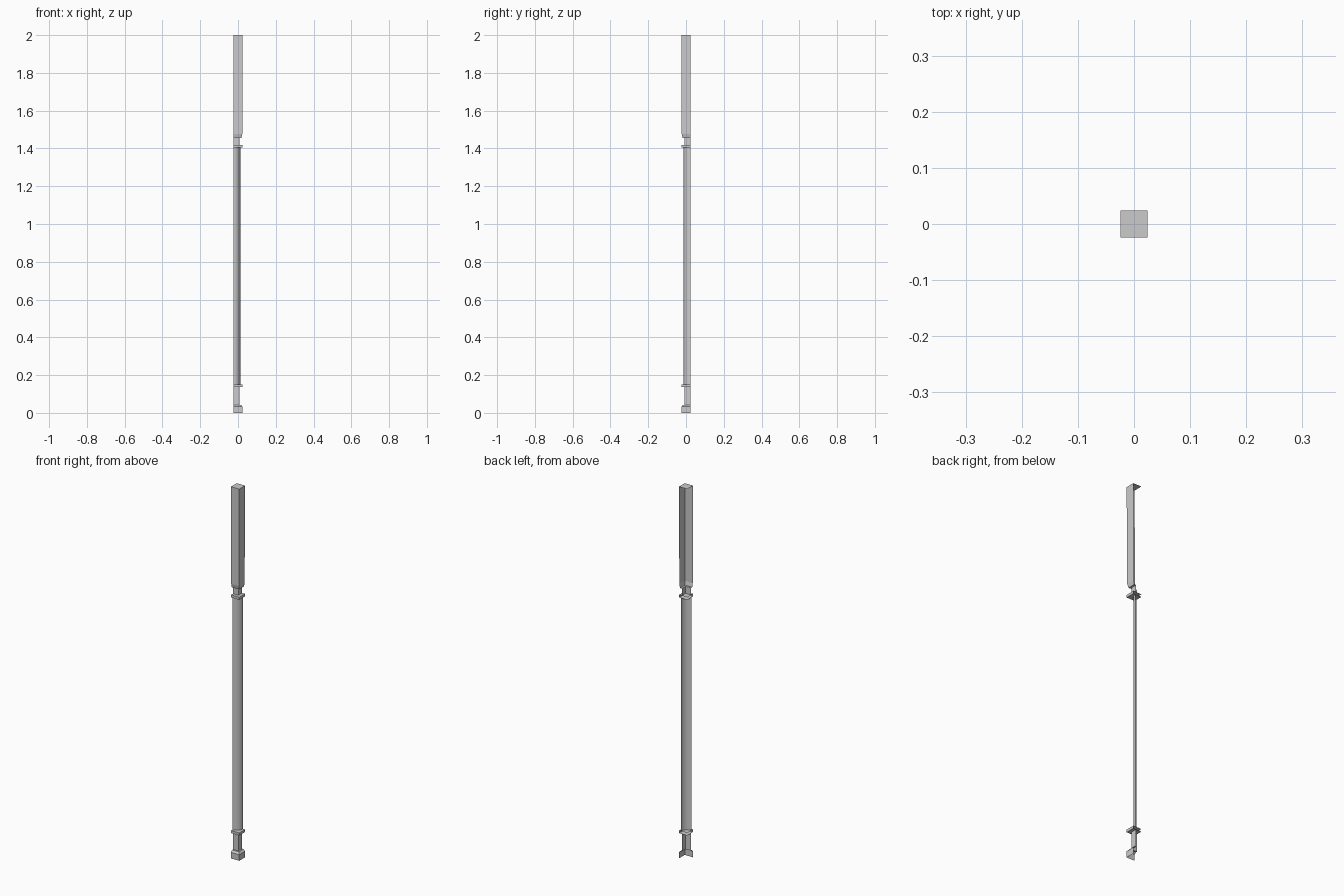
import bpy, bmesh, math

if "Cube" in bpy.data.objects:
    bpy.data.objects.remove(bpy.data.objects["Cube"])

H = 0.0245          # half width of the post; the back-left corner is open


def finish(name, bm, smooth=False):
    bmesh.ops.recalc_face_normals(bm, faces=bm.faces)
    # outward means facing the visible +x / -y corner, or straight up and down
    if sum((f.normal.x - f.normal.y) * f.calc_area() for f in bm.faces) < 0:
        bmesh.ops.reverse_faces(bm, faces=bm.faces)
    mesh = bpy.data.meshes.new(name)
    bm.to_mesh(mesh)
    bm.free()
    ob = bpy.data.objects.new(name, mesh)
    bpy.context.collection.objects.link(ob)
    for p in mesh.polygons:
        p.use_smooth = smooth
    return ob


def corner(a):
    """Open L-shaped outline whose outer corner sits at (a, -a)."""
    return [(-H, -a), (a, -a), (a, H)]


def loft(name, sections, top=False, bottom=False, smooth=False):
    """Skin open outlines [(z, points)], optionally closed to the back corner."""
    bm = bmesh.new()
    rows = [[bm.verts.new((x, y, z)) for x, y in pts] for z, pts in sections]
    for r, s in zip(rows, rows[1:]):
        for i in range(len(r) - 1):
            bm.faces.new((r[i], r[i + 1], s[i + 1], s[i]))
    for wanted, row, z in ((top, rows[-1], sections[-1][0]),
                           (bottom, rows[0], sections[0][0])):
        if wanted:
            bm.faces.new(row + [bm.verts.new((-H, H, z))])
    return finish(name, bm, smooth)


# Foot block with chamfer, and the lower neck
loft("foot_and_lower_neck", [(z, corner(a)) for z, a in (
    (0, H), (0.033, H), (0.042, 0.016), (0.042, 0.008), (0.136, 0.008))])

# Two thin square collars
for name, z0, z1 in (("lower_collar", 0.136, 0.15), ("upper_collar", 1.404, 1.418)):
    loft(name, [(z0, corner(H)), (z1, corner(H))], top=True, bottom=True)

# Quarter-round shaft centred on the back-left corner
R, N = 0.037, 16
arc = [(-H + R * math.sin(math.pi / 2 * i / N), H - R * math.cos(math.pi / 2 * i / N))
       for i in range(N + 1)]
loft("quarter_round_shaft", [(0.15, arc), (1.404, arc)], smooth=True)

# Upper neck and slightly tapered top block
loft("upper_neck_and_top_block", [(z, corner(a)) for z, a in (
    (1.418, 0.008), (1.456, 0.008), (1.456, 0.018), (1.476, 0.0225), (2.0, H))], top=True)
